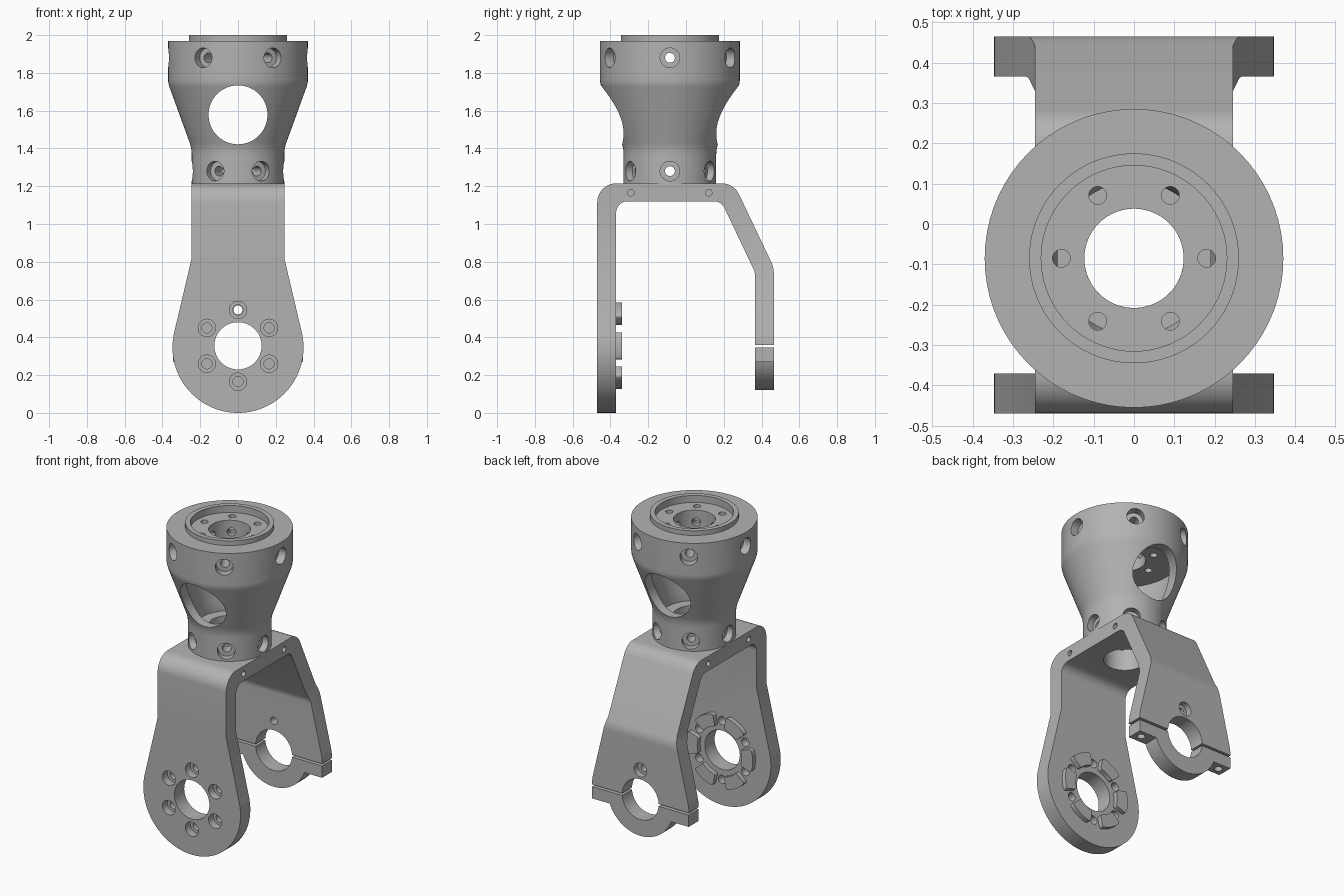
import bpy, bmesh
from math import pi, sin, cos, acos, atan2, radians, hypot
from mathutils import Vector, Matrix

cube = bpy.data.objects.get("Cube")
if cube:
    bpy.data.objects.remove(cube, do_unlink=True)

grey = bpy.data.materials.new("machined grey")
grey.use_nodes = True
grey.diffuse_color = (0.45, 0.45, 0.45, 1)
grey.node_tree.nodes["Principled BSDF"].inputs["Base Color"].default_value = grey.diffuse_color

AXIS_Y = -0.085      # collar axis
HUB_Z = 0.355        # height of the pivot bore
X, Y, Z = Vector((1, 0, 0)), Vector((0, 1, 0)), Vector((0, 0, 1))


def make(name, bm):
    bmesh.ops.recalc_face_normals(bm, faces=bm.faces)
    mesh = bpy.data.meshes.new(name)
    bm.to_mesh(mesh)
    bm.free()
    mesh.materials.append(grey)
    obj = bpy.data.objects.new(name, mesh)
    bpy.context.collection.objects.link(obj)
    return obj


def fillet(corners, steps=8):
    """Round each (u, v, radius) corner of a closed polygon."""
    out = []
    for i, (u, v, r) in enumerate(corners):
        p = Vector((u, v))
        if r == 0:
            out.append(p)
            continue
        a = (Vector(corners[i - 1][:2]) - p).normalized()
        b = (Vector(corners[(i + 1) % len(corners)][:2]) - p).normalized()
        half = a.angle(b) / 2
        centre = p + (a + b).normalized() * (r / sin(half))
        start = p + a * (r * cos(half) / sin(half)) - centre
        end = p + b * (r * cos(half) / sin(half)) - centre
        turn = start.angle_signed(end)
        for k in range(steps + 1):
            t = -turn * k / steps
            out.append(centre + Matrix.Rotation(t, 2) @ start)
    return out


def arc(cx, cz, r, a0, a1, steps):
    return [(cx + r * cos(a0 + (a1 - a0) * k / steps),
             cz + r * sin(a0 + (a1 - a0) * k / steps)) for k in range(steps + 1)]


def prism(name, points, axis, lo, hi):
    """Extrude a side profile (y, z) along x, or a front profile (x, z) along y."""
    bm = bmesh.new()
    place = (lambda p: (lo, p[0], p[1])) if axis == "x" else (lambda p: (p[0], lo, p[1]))
    face = bm.faces.new([bm.verts.new(place(p)) for p in points])
    grown = bmesh.ops.extrude_face_region(bm, geom=[face])
    shift = (X if axis == "x" else Y) * (hi - lo)
    bmesh.ops.translate(bm, vec=shift,
                        verts=[g for g in grown["geom"] if isinstance(g, bmesh.types.BMVert)])
    return make(name, bm)


def rod(start, direction, r, length, segments=32):
    bm = bmesh.new()
    d = Vector(direction).normalized()
    place = Matrix.Translation(Vector(start) + d * length / 2) @ d.to_track_quat("Z", "Y").to_matrix().to_4x4()
    bmesh.ops.create_cone(bm, cap_ends=True, segments=segments, radius1=r, radius2=r,
                          depth=length, matrix=place)
    return make("cutter", bm)


def boolean(obj, tool, operation="DIFFERENCE"):
    mod = obj.modifiers.new("cut", "BOOLEAN")
    mod.operation, mod.solver, mod.object = operation, "EXACT", tool
    bpy.context.view_layer.objects.active = obj
    bpy.ops.object.modifier_apply(modifier=mod.name)
    bpy.data.objects.remove(tool, do_unlink=True)


def finish(obj):
    bpy.ops.object.select_all(action="DESELECT")
    obj.select_set(True)
    bpy.context.view_layer.objects.active = obj
    bpy.ops.object.shade_smooth_by_angle(angle=radians(30))


# Collar: hollow turned body with a flange at each end
profile = fillet([
    (0.245, 1.215, 0), (0.245, 1.40, 0.2), (0.37, 1.745, 0.12), (0.37, 1.97, 0),
    (0.26, 1.97, 0), (0.26, 2.0, 0), (0.23, 2.0, 0), (0.23, 1.955, 0),
    (0.123, 1.955, 0), (0.123, 1.79, 0), (0.31, 1.79, 0), (0.31, 1.745, 0),
    (0.19, 1.41, 0), (0.19, 1.34, 0), (0.123, 1.34, 0), (0.123, 1.215, 0)])
bm = bmesh.new()
ring = [bm.verts.new((p[0], AXIS_Y, p[1])) for p in profile]
edges = [bm.edges.new((ring[i - 1], ring[i])) for i in range(len(ring))]
bmesh.ops.spin(bm, geom=ring + edges, cent=(0, AXIS_Y, 0), axis=Z, angle=2 * pi,
               steps=72, use_merge=True)
bmesh.ops.remove_doubles(bm, verts=bm.verts, dist=0.0001)
collar = make("collar", bm)

# Collar windows, radial screw holes and flange holes
boolean(collar, rod((0, -1, 1.578), Y, 0.156, 2, 64))
for k in range(6):
    d = Vector((cos(k * pi / 3), sin(k * pi / 3), 0))
    centre = Vector((0, AXIS_Y, 0))
    for z, seat in ((1.88, 0.315), (1.28, 0.2)):
        boolean(collar, rod(centre + d * seat + Z * z, d, 0.052, 0.2))
        boolean(collar, rod(centre + d * 0.08 + Z * z, d, 0.026, 0.4, 24))
    boolean(collar, rod(centre + d * 0.18 + Z * 1.75, Z, 0.022, 0.3, 24))
finish(collar)

# Yoke: bent strap trimmed to the rounded arm outline
strap = fillet([
    (-0.47, -0.1, 0), (-0.47, 1.215, 0.1), (0.253, 1.215, 0.1), (0.465, 0.77, 0.14),
    (0.465, -0.1, 0), (0.365, -0.1, 0), (0.365, 0.745, 0.08), (0.187, 1.12, 0.06),
    (-0.37, 1.12, 0.06), (-0.37, -0.1, 0)])
yoke = prism("yoke", strap, "x", -0.5, 0.5)
HALF, SHOULDER, ROUND = 0.245, 0.82, 0.347
rise = SHOULDER - ROUND
tangent = atan2(rise, HALF) - acos(ROUND / hypot(HALF, rise))
outline = [(-HALF, 1.4), (-HALF, SHOULDER)]
outline += arc(0, ROUND, ROUND, pi - tangent, 2 * pi + tangent, 56)
outline += [(HALF, SHOULDER), (HALF, 1.4)]
boolean(yoke, prism("cutter", outline, "y", -0.7, 0.7), "INTERSECT")

# Rear arm ends flat where the clamp cap meets it
block = [(-1, -1), (1, -1), (1, 0.36), (-1, 0.36)]
boolean(yoke, prism("cutter", block, "y", 0.2, 0.8))

# Yoke bores
boolean(yoke, rod((0, AXIS_Y, 1), Z, 0.123, 0.4, 64))
boolean(yoke, rod((0, -0.6, HUB_Z), Y, 0.125, 0.4, 64))
boolean(yoke, rod((0, 0.25, HUB_Z), Y, 0.13, 0.4, 64))
for k in range(6):
    a = pi / 6 + k * pi / 3
    x, z = 0.19 * cos(a), HUB_Z + 0.19 * sin(a)
    boolean(yoke, rod((x, -0.6, z), Y, 0.046, 0.18))
    boolean(yoke, rod((x, -0.6, z), Y, 0.027, 0.4, 24))
boolean(yoke, rod((0, 0.25, 0.545), Y, 0.024, 0.4, 24))
boolean(yoke, rod((0, 0.425, 0.545), Y, 0.045, 0.2))
for side in (-1, 1):
    for y in (-0.292, 0.12):
        boolean(yoke, rod((side * 0.18, y, 1.166), X * side, 0.018, 0.2, 20))
    boolean(yoke, rod((side * 0.295, 0.415, 0.3), Z, 0.02, 0.16, 20))
finish(yoke)

# Clamp cap: half ring with two bolted ears
RING, EAR, TOP, LOW = 0.235, 0.345, 0.346, 0.27
start = -acos(0.932)
cap = [(EAR, TOP), (-EAR, TOP), (-EAR, LOW)]
cap += arc(0, HUB_Z, RING, -pi - start, start, 40)
cap += [(EAR, LOW)]
clamp = prism("clamp_cap", cap, "y", 0.365, 0.465)
boolean(clamp, rod((0, 0.25, HUB_Z), Y, 0.13, 0.4, 64))
for side in (-1, 1):
    boolean(clamp, rod((side * 0.295, 0.415, 0.1), Z, 0.024, 0.4, 24))
finish(clamp)

# Raised drive pads around the front bore, between the screws
for k in range(6):
    a, spread = k * pi / 3, radians(18.5)
    points = arc(0, HUB_Z, 0.238, a - spread, a + spread, 4)
    points += arc(0, HUB_Z, 0.158, a + spread, a - spread, 4)
    pad = fillet([(u, v, 0.014 if i in (0, 4, 5, 9) else 0) for i, (u, v) in enumerate(points)], 5)
    finish(prism("drive_pad_%d" % (k + 1), pad, "y", -0.372, -0.34))
